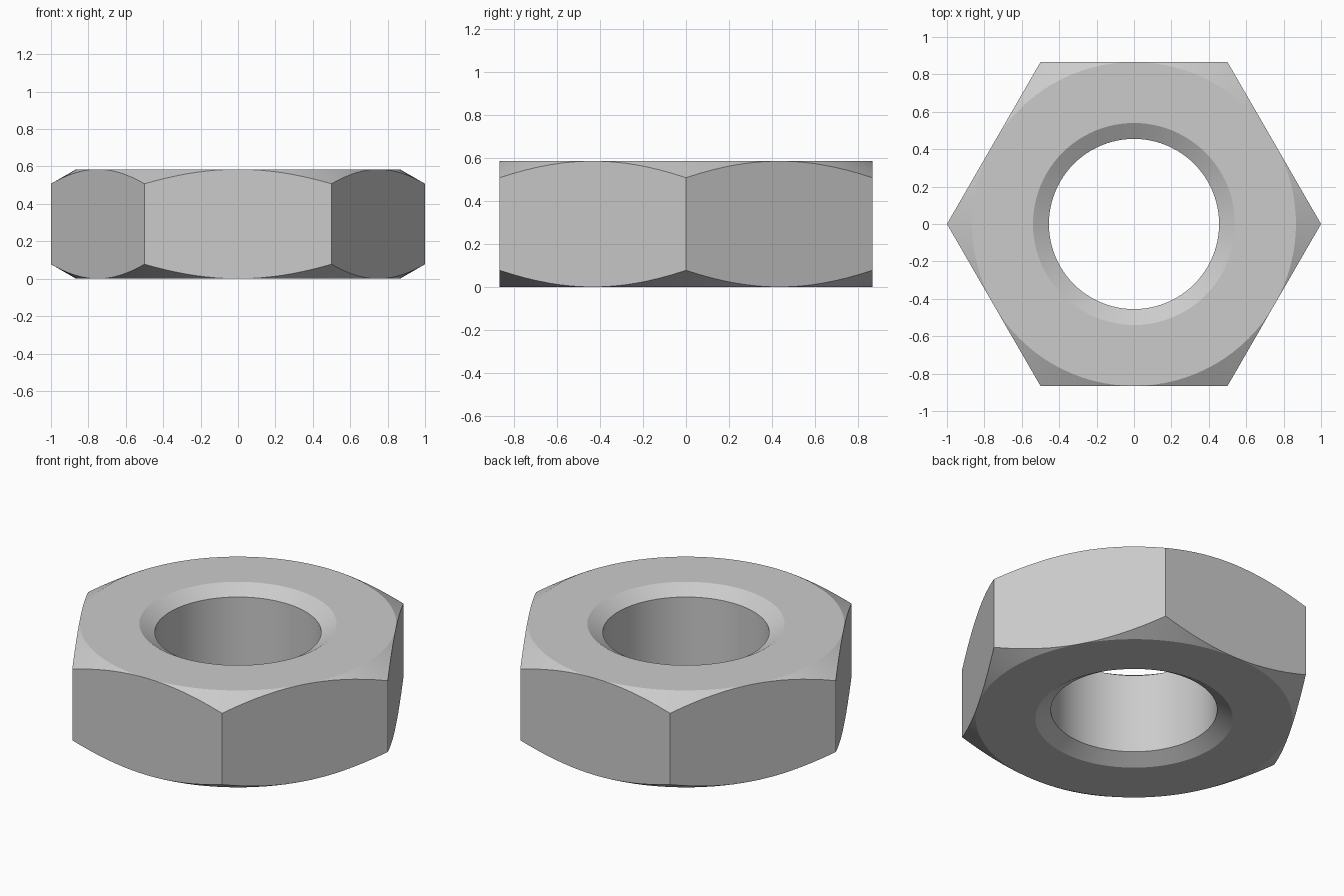
import bpy, bmesh, math

cube = bpy.data.objects.get("Cube")
if cube:
    bpy.data.objects.remove(cube)

HEIGHT = 0.585
FLAT = math.cos(math.pi / 6)      # distance from centre to each flat side
SLOPE = math.tan(math.pi / 6)     # outer corner chamfer
HOLE, RIM, SINK = 0.455, 0.54, 0.052
SEGMENTS = 96

steel = bpy.data.materials.new("grey steel")
steel.use_nodes = True
colour = (0.6, 0.6, 0.6, 1)
steel.diffuse_color = colour
steel.node_tree.nodes["Principled BSDF"].inputs["Base Color"].default_value = colour


def section(angle):
    """Closed radial cross-section of the nut at one angle."""
    from_flat = angle % (math.pi / 3) - math.pi / 6
    side = FLAT / math.cos(from_flat)
    drop = (side - FLAT) * SLOPE
    upper = [(HOLE, SINK), (RIM, 0), (FLAT, 0), (side, drop)]
    return ([(r, HEIGHT - d) for r, d in upper]
            + [(r, d) for r, d in reversed(upper)])


# Nut body: sweep the section around the axis
bm = bmesh.new()
rings = []
for i in range(SEGMENTS):
    a = math.tau * i / SEGMENTS
    rings.append([bm.verts.new((r * math.cos(a), r * math.sin(a), z))
                  for r, z in section(a)])
for i, ring in enumerate(rings):
    following = rings[(i + 1) % SEGMENTS]
    for j in range(len(ring)):
        k = (j + 1) % len(ring)
        bm.faces.new((ring[j], ring[k], following[k], following[j]))

# Close the chamfer where it vanishes at the middle of each flat
bmesh.ops.remove_doubles(bm, verts=bm.verts, dist=1e-5)
bmesh.ops.recalc_face_normals(bm, faces=bm.faces)

# Merge the strips of each hexagon side into one flat face
walls = [f for f in bm.faces
         if abs(f.normal.z) < 0.01 and f.calc_center_median().xy.length > RIM]
edges = {e for f in walls for e in f.edges}
bmesh.ops.dissolve_limit(bm, angle_limit=0.01, edges=list(edges),
                         verts=[])

mesh = bpy.data.meshes.new("hex_nut")
bm.to_mesh(mesh)
bm.free()
mesh.materials.append(steel)
nut = bpy.data.objects.new("hex_nut", mesh)
bpy.context.collection.objects.link(nut)

bpy.ops.object.select_all(action='DESELECT')
nut.select_set(True)
bpy.context.view_layer.objects.active = nut
bpy.ops.object.shade_smooth_by_angle(angle=math.radians(25))
